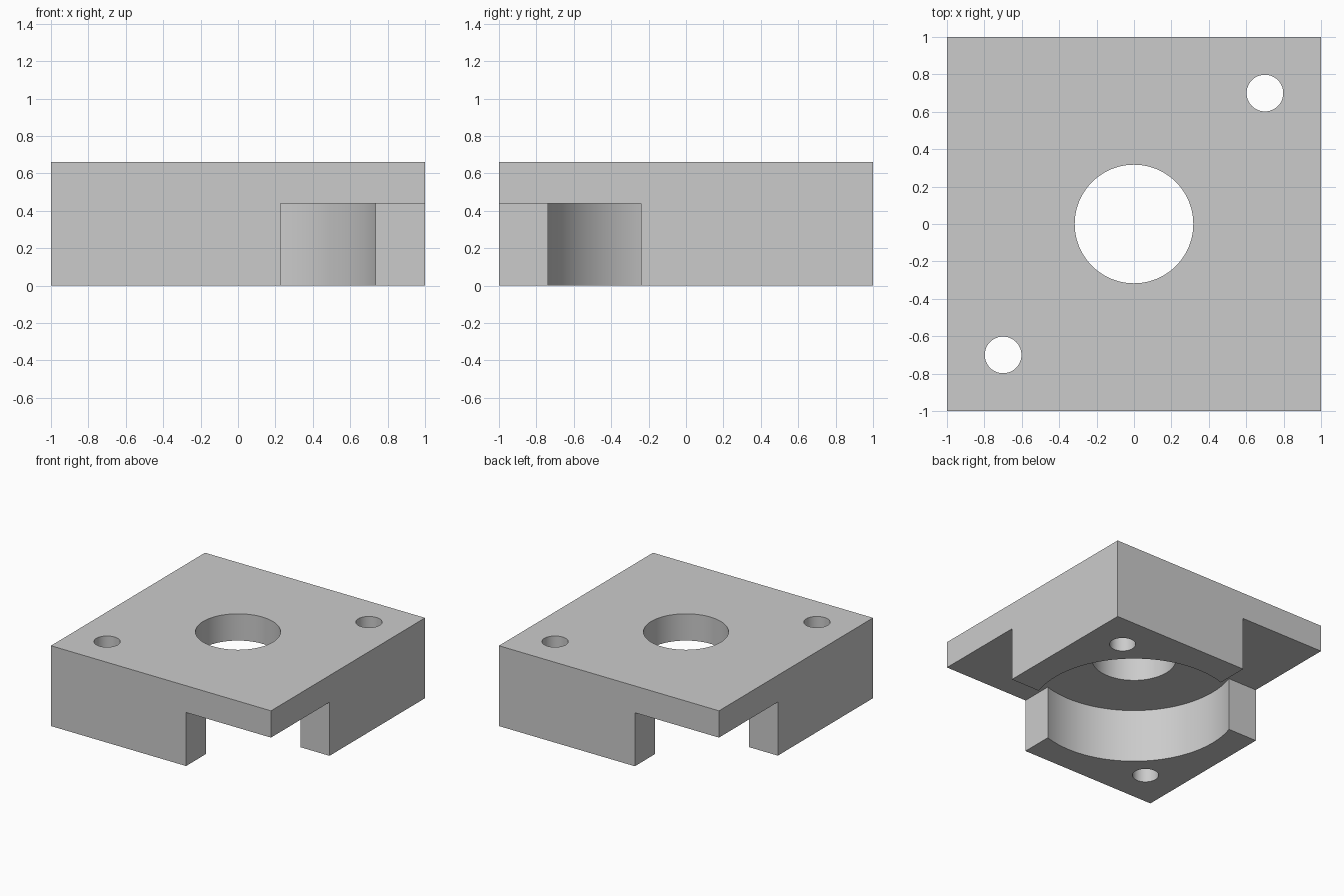
import bpy
import math

if "Cube" in bpy.data.objects:
    bpy.data.objects.remove(bpy.data.objects["Cube"], do_unlink=True)

TOP, CEILING = 0.66, 0.44

grey = bpy.data.materials.new("plain grey")
grey.use_nodes = True
colour = (0.6, 0.6, 0.6, 1)
grey.diffuse_color = colour
grey.node_tree.nodes["Principled BSDF"].inputs["Base Color"].default_value = colour


def box(name, low, high):
    centre = [(a + b) / 2 for a, b in zip(low, high)]
    bpy.ops.mesh.primitive_cube_add(size=1, location=centre)
    obj = bpy.context.object
    obj.name = name
    obj.scale = [b - a for a, b in zip(low, high)]
    bpy.ops.object.transform_apply(location=True, rotation=True, scale=True)
    return obj


def cylinder(name, x, y, radius, low, high, sides=96):
    bpy.ops.mesh.primitive_cylinder_add(
        vertices=sides, radius=radius, depth=high - low,
        location=(x, y, (low + high) / 2))
    obj = bpy.context.object
    obj.name = name
    return obj


# Solid block
block = box("mounting_block", (-1, -1, 0), (1, 1, TOP))
block.data.materials.append(grey)

# Round pocket underneath, open at two opposite corners, and through holes
cutters = [
    cylinder("pocket_cutter", 0, 0, 0.773, -0.2, CEILING),
    box("front_corner_cutter", (0.228, -1.2, -0.3), (1.2, -0.24, CEILING)),
    box("back_corner_cutter", (-1.2, 0.236, -0.3), (-0.235, 1.2, CEILING)),
    cylinder("centre_hole_cutter", 0, 0, 0.317, -0.4, 1),
]
for side in (1, -1):
    cutters.append(cylinder("bolt_hole_cutter", 0.7 * side, 0.7 * side, 0.098, -0.4, 1, 48))

# Cut the block and discard the cutters
bpy.ops.object.select_all(action='DESELECT')
bpy.context.view_layer.objects.active = block
block.select_set(True)
for cutter in cutters:
    cutter.hide_render = True
    cut = block.modifiers.new(cutter.name, 'BOOLEAN')
    cut.operation = 'DIFFERENCE'
    cut.solver = 'EXACT'
    cut.object = cutter
    bpy.ops.object.modifier_apply(modifier=cut.name)
    bpy.data.objects.remove(cutter, do_unlink=True)

# One colour on every face, round walls smooth and edges sharp
block.data.materials.clear()
block.data.materials.append(grey)
for face in block.data.polygons:
    face.material_index = 0
bpy.ops.object.shade_smooth_by_angle(angle=math.radians(30))
